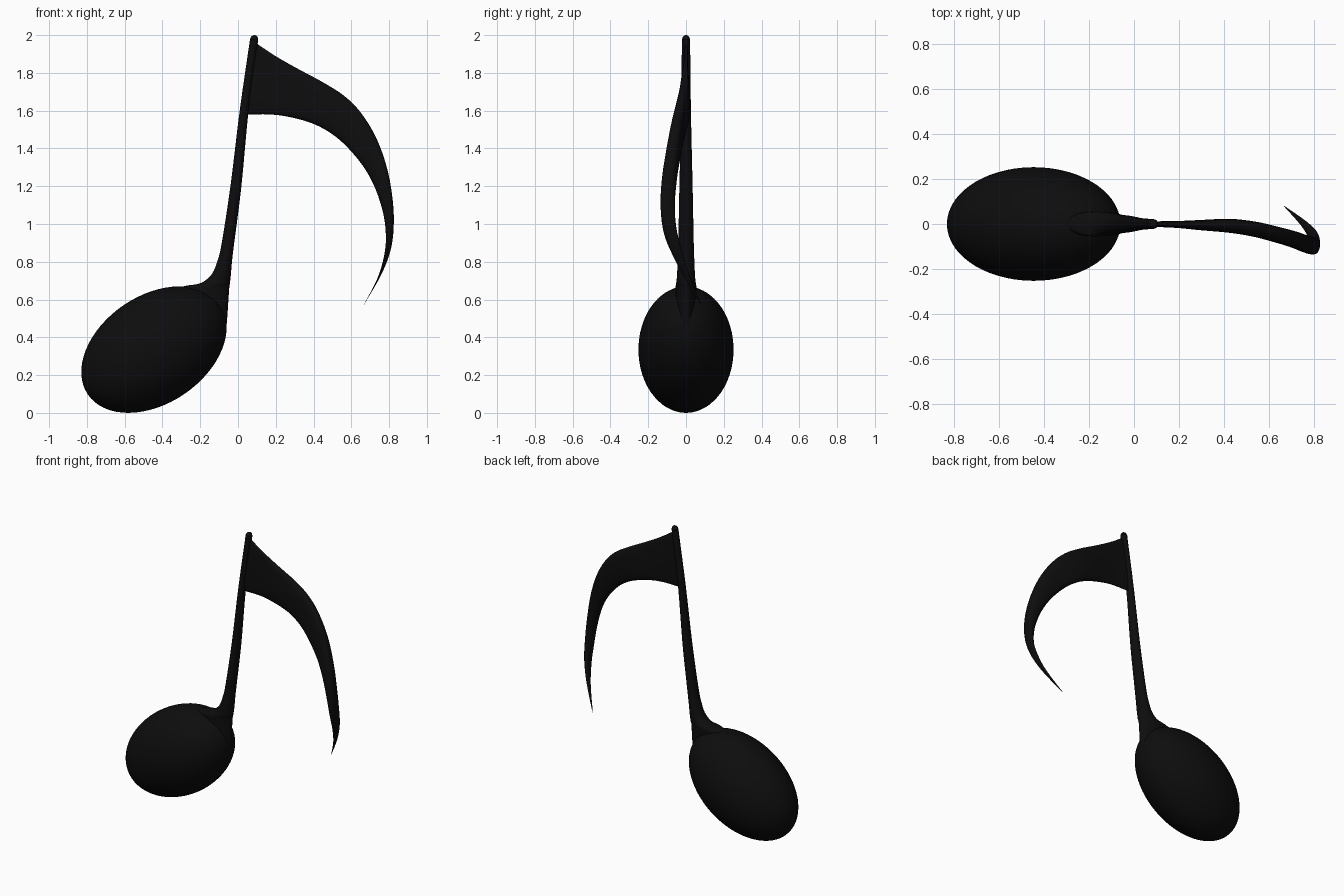
import bpy, bmesh, math
from mathutils import Matrix

black = bpy.data.materials.new("black")
black.diffuse_color = (0.004, 0.004, 0.004, 1)


def finish(name, bm):
    bmesh.ops.recalc_face_normals(bm, faces=bm.faces)
    for f in bm.faces:
        f.smooth = True
    me = bpy.data.meshes.new(name)
    bm.to_mesh(me)
    bm.free()
    me.materials.append(black)
    ob = bpy.data.objects.new(name, me)
    bpy.context.collection.objects.link(ob)
    return ob


def smooth_rows(rows, steps=4):
    """Catmull-Rom interpolation through the section rows."""
    out = []
    for i in range(len(rows) - 1):
        a, b, c, d = (rows[min(max(i + k, 0), len(rows) - 1)] for k in (-1, 0, 1, 2))
        for s in range(steps):
            t = s / steps
            out.append([0.5 * (2 * q + (r - p) * t + (2 * p - 5 * q + 4 * r - u) * t * t
                               + (3 * q - p - 3 * r + u) * t ** 3)
                        for p, q, r, u in zip(a, b, c, d)])
    return out + [list(rows[-1])]


def loft(name, rows, power=1.0, n=24):
    """Rows: edge 1 (x, z), edge 2 (x, z), y centre, y half thickness."""
    bm = bmesh.new()
    rings = []
    for ax, az, bx, bz, yc, yh in smooth_rows(rows):
        ring = []
        for k in range(n):
            t = 2 * math.pi * k / n
            c = math.copysign(abs(math.cos(t)) ** power, math.cos(t))
            s = math.copysign(abs(math.sin(t)) ** power, math.sin(t))
            ring.append(bm.verts.new(((ax + bx) / 2 + (bx - ax) / 2 * c, yc + yh * s,
                                      (az + bz) / 2 + (bz - az) / 2 * c)))
        rings.append(ring)
    for r, q in zip(rings, rings[1:]):
        for k in range(n):
            bm.faces.new((r[k], r[(k + 1) % n], q[(k + 1) % n], q[k]))
    bm.faces.new(rings[0])
    bm.faces.new(rings[-1])
    return finish(name, bm)


# Note head: tilted ellipsoid
bm = bmesh.new()
bmesh.ops.create_uvsphere(bm, u_segments=64, v_segments=32, radius=1)
bm.transform(Matrix.Translation((-0.445, 0, 0.335))
             @ Matrix.Rotation(math.radians(-34.2), 4, 'Y')
             @ Matrix.Diagonal((0.423, 0.252, 0.285, 1)))
finish("note_head", bm)

# Stem with flared foot: left x, right x, z, y half width
stem = [(-0.20, -0.063, 0.43, 0.045), (-0.26, -0.055, 0.53, 0.05), (-0.30, -0.05, 0.61, 0.054),
        (-0.30, -0.046, 0.665, 0.055), (-0.215, -0.043, 0.682, 0.053),
        (-0.175, -0.041, 0.70, 0.05), (-0.135, -0.037, 0.74, 0.047),
        (-0.107, -0.031, 0.81, 0.044), (-0.086, -0.02, 0.90, 0.041),
        (-0.040, 0.018, 1.20, 0.035), (0.009, 0.056, 1.60, 0.026),
        (0.058, 0.102, 1.94, 0.022), (0.063, 0.106, 1.975, 0.021),
        (0.071, 0.102, 1.993, 0.015), (0.085, 0.091, 2.0, 0.003)]
loft("stem", [(l, z, r, z, 0, y) for l, r, z, y in stem])

# Curling flag, tapering to a point
loft("flag", [
    (0.085, 1.965, 0.035, 1.58, 0, 0.012),
    (0.20, 1.888, 0.17, 1.58, -0.002, 0.015),
    (0.32, 1.82, 0.28, 1.565, -0.005, 0.023),
    (0.45, 1.75, 0.40, 1.53, -0.008, 0.031),
    (0.56, 1.68, 0.50, 1.475, -0.022, 0.033),
    (0.65, 1.59, 0.585, 1.40, -0.043, 0.034),
    (0.73, 1.46, 0.67, 1.295, -0.066, 0.036),
    (0.785, 1.31, 0.73, 1.18, -0.087, 0.038),
    (0.815, 1.16, 0.77, 1.05, -0.097, 0.038),
    (0.825, 1.01, 0.783, 0.93, -0.085, 0.034),
    (0.81, 0.87, 0.773, 0.83, -0.048, 0.027),
    (0.76, 0.735, 0.738, 0.712, 0.005, 0.015),
    (0.666, 0.571, 0.664, 0.569, 0.08, 0.001)], power=0.75)
